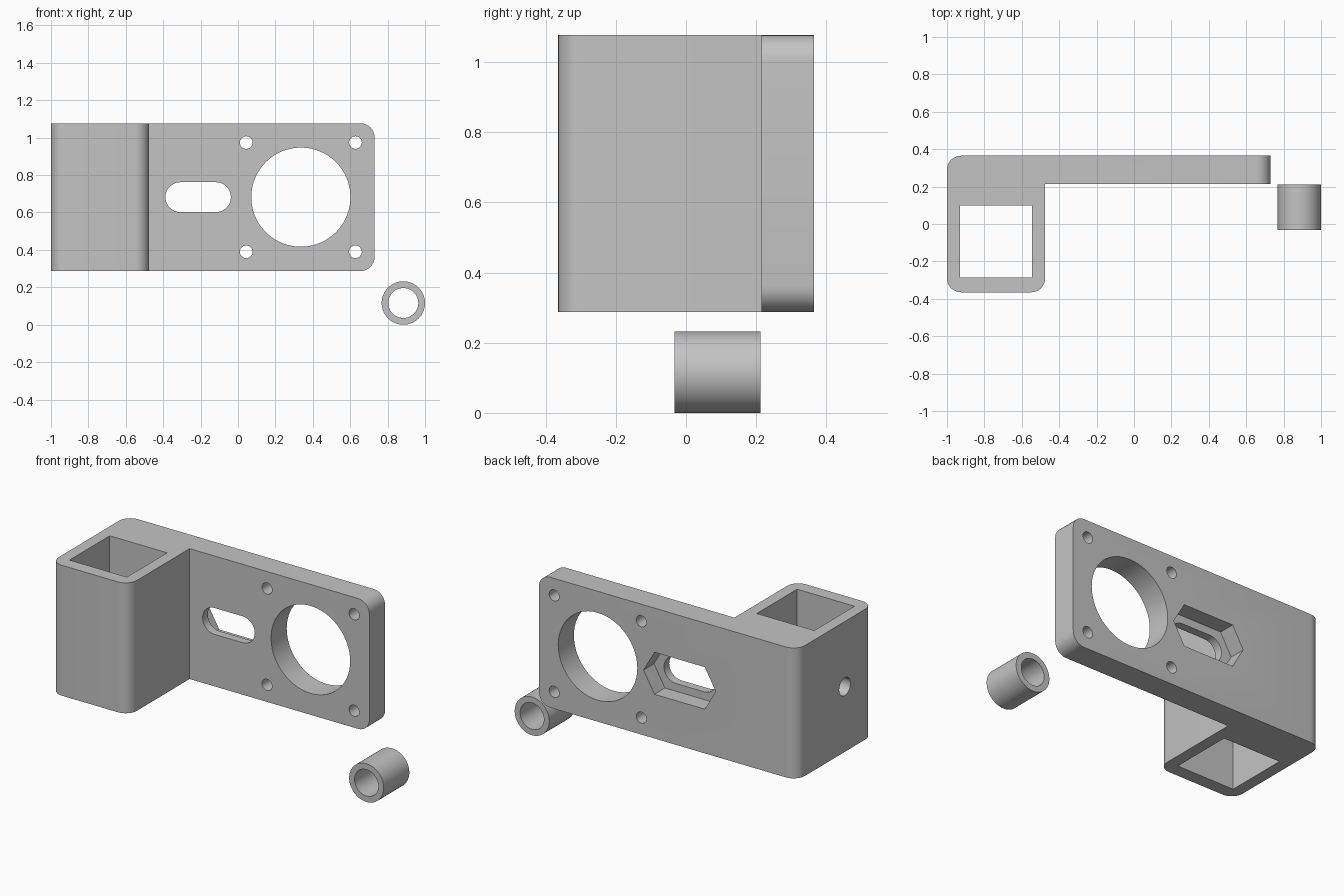
import bpy, bmesh
from math import sin, cos, pi, radians

cube = bpy.data.objects.get("Cube")
if cube:
    bpy.data.objects.remove(cube, do_unlink=True)

grey = bpy.data.materials.new("light_grey")
grey.use_nodes = True
COLOUR = (0.55, 0.55, 0.55, 1)
grey.diffuse_color = COLOUR
grey.node_tree.nodes["Principled BSDF"].inputs["Base Color"].default_value = COLOUR

BACK, FACE = 0.365, 0.215       # plate back and front
BOTTOM, TOP = 0.287, 1.077
MID = (BOTTOM + TOP) / 2


def place(axis, u, w, t):
    return {"X": (t, u, w), "Y": (u, t, w), "Z": (u, w, t)}[axis]


def prism(name, points, axis, lo, hi, round_edges=None, radius=0.07):
    """Extrude a flat outline along an axis, optionally rounding chosen edges."""
    bm = bmesh.new()
    face = bm.faces.new([bm.verts.new(place(axis, u, w, lo)) for u, w in points])
    ext = bmesh.ops.extrude_face_region(bm, geom=[face], use_keep_orig=True)
    moved = [g for g in ext["geom"] if isinstance(g, bmesh.types.BMVert)]
    bmesh.ops.translate(bm, verts=moved, vec=place(axis, 0, 0, hi - lo))
    bmesh.ops.recalc_face_normals(bm, faces=bm.faces)
    if round_edges:
        edges = [e for e in bm.edges if round_edges(e)]
        bmesh.ops.bevel(bm, geom=edges, offset=radius, offset_type="OFFSET",
                        segments=8, profile=0.5, affect="EDGES")
    mesh = bpy.data.meshes.new(name)
    bm.to_mesh(mesh)
    bm.free()
    mesh.materials.append(grey)
    obj = bpy.data.objects.new(name, mesh)
    bpy.context.collection.objects.link(obj)
    return obj


def circle(cu, cw, r, n=32):
    return [(cu + r * cos(2 * pi * i / n), cw + r * sin(2 * pi * i / n)) for i in range(n)]


def long_shape(cu, cw, r, half, sweep, steps):
    """Two arcs pushed apart: a slot, or a stretched hexagon with few steps."""
    pts = []
    for side, start in ((1, 0), (-1, pi)):
        for i in range(steps + 1):
            a = start + radians(sweep) * (2 * i / steps - 1)
            pts.append((cu + side * half + r * cos(a), cw + r * sin(a)))
    return pts


def activate(obj):
    bpy.ops.object.select_all(action="DESELECT")
    obj.select_set(True)
    bpy.context.view_layer.objects.active = obj


def cut(obj, cutter):
    activate(obj)
    mod = obj.modifiers.new("cut", "BOOLEAN")
    mod.operation, mod.solver, mod.object = "DIFFERENCE", "EXACT", cutter
    bpy.ops.object.modifier_apply(modifier=mod.name)
    bpy.data.objects.remove(cutter, do_unlink=True)


def smooth(obj):
    activate(obj)
    bpy.ops.object.shade_smooth_by_angle(angle=radians(30))


# Bracket: square tower and flat plate in one L-shaped outline
LEFT_END, TOWER_SIDE, PLATE_END = -1.0, -0.475, 0.73


def outer_corner(e):
    a, b = (v.co for v in e.verts)
    if abs(a.z - b.z) > 0.1:                       # tower's upright corners
        return a.x < -0.9 or a.y < 0
    return a.x > 0.7 and b.x > 0.7                 # plate's end corners


bracket = prism("mount_bracket",
                [(LEFT_END, -BACK), (TOWER_SIDE, -BACK), (TOWER_SIDE, FACE),
                 (PLATE_END, FACE), (PLATE_END, BACK), (LEFT_END, BACK)],
                "Z", BOTTOM, TOP, outer_corner, 0.075)

# Square socket through the tower, and a screw hole in its outer wall
cut(bracket, prism("socket_cutter",
                   [(-0.93, -0.285), (-0.545, -0.285), (-0.545, 0.1), (-0.93, 0.1)],
                   "Z", 0.1, 1.3))
cut(bracket, prism("wall_hole_cutter", circle(-0.0925, MID, 0.054), "X", -1.2, -0.75))

# Large round opening with four screw holes around it
OPEN_X, SPACING = 0.336, 0.292
cut(bracket, prism("opening_cutter", circle(OPEN_X, MID, 0.265, 80), "Y", 0.1, 0.5))
for sx in (-1, 1):
    for sz in (-1, 1):
        hole = circle(OPEN_X + sx * SPACING, MID + sz * SPACING, 0.034, 24)
        cut(bracket, prism("screw_hole_cutter", hole, "Y", 0.1, 0.5))

# Slot through the plate, with a stretched hexagon recess from the back
SLOT_X = -0.213
cut(bracket, prism("slot_cutter", long_shape(SLOT_X, MID, 0.08, 0.095, 90, 16), "Y", 0.1, 0.5))
cut(bracket, prism("nut_recess_cutter", long_shape(SLOT_X, MID, 0.147, 0.095, 60, 2),
                   "Y", BACK - 0.1, 0.5))
smooth(bracket)

# Loose spacer tube beside the bracket
spacer = prism("spacer_tube", circle(0.884, 0.116, 0.116, 64), "Y", -0.033, 0.212)
cut(spacer, prism("bore_cutter", circle(0.884, 0.116, 0.08, 64), "Y", -0.2, 0.4))
smooth(spacer)
